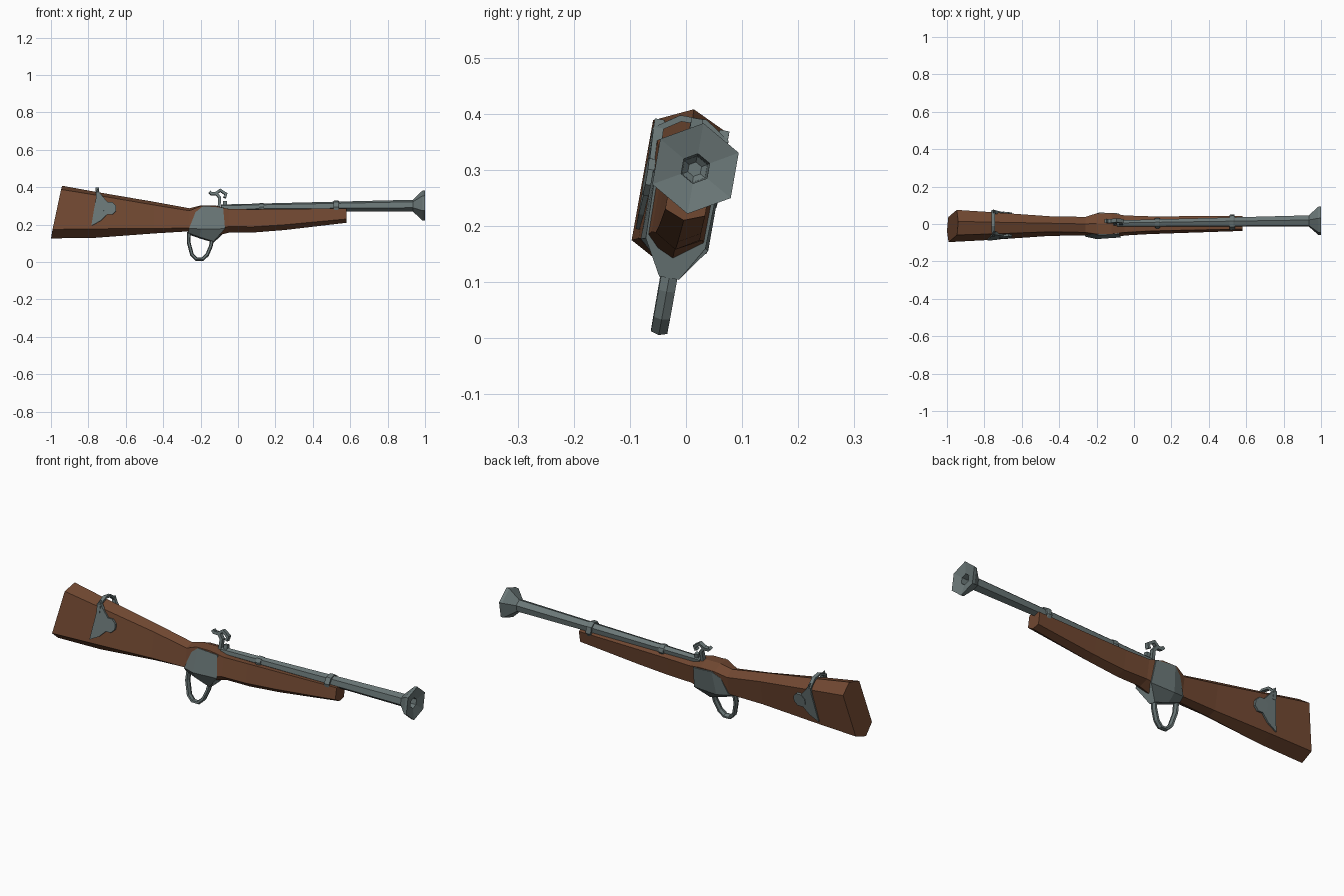
import bpy, bmesh, math
from mathutils import Matrix, Vector

if "Cube" in bpy.data.objects:
    bpy.data.objects.remove(bpy.data.objects["Cube"])

# The whole gun leans 10 degrees about its length and is yawed very slightly
LEAN = (Matrix.Translation((0, 0.016, 0.3)) @ Matrix.Rotation(math.radians(-10), 4, 'X')
        @ Matrix.Translation((0, -0.0105, 0)) @ Matrix.Rotation(0.011, 4, 'Z'))


def material(name, rgb):
    m = bpy.data.materials.new(name)
    m.diffuse_color = (*rgb, 1)
    m.use_nodes = True
    m.node_tree.nodes["Principled BSDF"].inputs["Base Color"].default_value = m.diffuse_color
    return m


WOOD = material("brown_wood", (0.165, 0.065, 0.031))
STEEL = material("grey_steel", (0.145, 0.185, 0.185))


def finish(name, bm, mat):
    bmesh.ops.remove_doubles(bm, verts=bm.verts, dist=1e-5)
    bmesh.ops.recalc_face_normals(bm, faces=bm.faces)
    bm.transform(LEAN)
    me = bpy.data.meshes.new(name)
    bm.to_mesh(me)
    bm.free()
    me.materials.append(mat)
    ob = bpy.data.objects.new(name, me)
    bpy.context.collection.objects.link(ob)
    return ob


def loft(name, rings, mat, closed=False):
    """Bridge equal-sized point rings; cap the ends unless closed."""
    bm = bmesh.new()
    vs = [[bm.verts.new(p) for p in r] for r in rings]
    n = len(vs[0])
    pairs = list(zip(vs, vs[1:])) + ([(vs[-1], vs[0])] if closed else [])
    for a, b in pairs:
        for i in range(n):
            j = (i + 1) % n
            bm.faces.new((a[i], a[j], b[j], b[i]))
    if not closed:
        bm.faces.new(vs[0])
        bm.faces.new(vs[-1])
    return finish(name, bm, mat)


def lathe(name, profile, mat, centre, sides=6, closed=False):
    """Turn an (x, radius) profile about the barrel line; centre(x) gives its height."""
    rings = []
    for x, r in profile:
        ring = []
        for k in range(sides):
            a = math.pi / 2 + 2 * math.pi * k / sides
            ring.append((x, r * math.cos(a), centre(x) + r * math.sin(a)))
        rings.append(ring)
    return loft(name, rings, mat, closed)


def sweep(name, path, side, thick, wide, mat, sides=6):
    """Run a small flattened section along a path lying square to 'side'."""
    side = Vector(side)
    pts = [Vector(p) for p in path]
    rings = []
    for i, p in enumerate(pts):
        t = (pts[min(i + 1, len(pts) - 1)] - pts[max(i - 1, 0)]).normalized()
        nrm = t.cross(side)
        ring = []
        for k in range(sides):
            a = 2 * math.pi * (k + (0.5 if sides == 4 else 0)) / sides
            ring.append(p + nrm * thick * math.cos(a) + side * wide * math.sin(a))
        rings.append(ring)
    return loft(name, rings, mat)


def plate(name, outline, u0, u1, mat):
    """Flat side plate between two depths; depth follows the taper of the stock."""
    def depth(x, u):
        return u - math.copysign(0.055 * (x + 0.76), u)
    return loft(name, [[(x, depth(x, u), v) for x, v in outline] for u in (u0, u1)], mat)


# Wooden stock and fore-end: x, half width, top, upper edge, lower edge, bottom
stations = [
    (-0.97, 0.068, 0.106, 0.074, -0.143, -0.180),
    (-0.76, 0.059, 0.073, 0.045, -0.138, -0.176),
    (-0.45, 0.042, 0.020, -0.005, -0.132, -0.152),
    (-0.26, 0.042, -0.015, -0.036, -0.130, -0.140),
    (-0.20, 0.056, 0.000, -0.012, -0.135, -0.160),
    (-0.12, 0.056, 0.000, -0.012, -0.135, -0.165),
    (-0.05, 0.046, -0.018, -0.027, -0.122, -0.147),
    (0.08, 0.040, -0.020, -0.027, -0.122, -0.146),
    (0.25, 0.038, -0.018, -0.025, -0.110, -0.132),
    (0.58, 0.036, -0.013, -0.020, -0.078, -0.092),
]
rings = []
for i, (x, w, top, up, lo, bot) in enumerate(stations):
    ring = [(0, top), (w, up), (w, lo), (0, bot), (-w, lo), (-w, up)]
    tilt = 0.21 if i == 0 else 0          # slanted butt
    rings.append([(x + tilt * (v + 0.037), u, v) for u, v in ring])
loft("wooden_stock", rings, WOOD)

# Steel receiver wrapping the sides and belly of the wood: (x, half width, height)
receiver = [
    [(-0.228, 0.050, -0.045), (-0.262, 0.048, -0.132), (-0.268, 0.020, -0.152)],
    [(-0.187, 0.061, -0.014), (-0.200, 0.061, -0.138), (-0.205, 0.020, -0.175)],
    [(-0.080, 0.057, -0.022), (-0.070, 0.054, -0.135), (-0.130, 0.018, -0.198)],
]
loft("receiver", [[(x, w, v) for x, w, v in r] + [(x, -w, v) for x, w, v in reversed(r)]
                  for r in receiver], STEEL)


# Barrel with flared muzzle and bore
def axis(x):
    return -0.011 + 0.0135 * x


lathe("barrel", [(-0.09, 0.018), (0.935, 0.032), (0.94, 0.037), (0.985, 0.08), (1.0, 0.082),
                 (0.988, 0.027), (0.90, 0.024), (0.89, 0.013)], STEEL, axis)

# Two barrel bands
for name, x, r, drop in (("rear_band", 0.125, 0.028, 0.004), ("front_band", 0.525, 0.043, 0.010)):
    lathe(name, [(x - 0.014, r - 0.012), (x - 0.014, r - 0.003), (x - 0.008, r), (x + 0.008, r),
                 (x + 0.014, r - 0.003), (x + 0.014, r - 0.012)], STEEL,
          lambda q, d=drop: axis(q) - d, 8, True)

# Trigger guard loop
guard = [(-0.262, -0.145), (-0.264, -0.20), (-0.246, -0.268), (-0.222, -0.292), (-0.19, -0.292),
         (-0.165, -0.268), (-0.145, -0.22), (-0.138, -0.18)]
sweep("trigger_guard", [(x, 0, v) for x, v in guard], (0, 1, 0), 0.010, 0.017, STEEL)

# Hammer: hooked head, stem, and breech block in front of it
head = [(-0.152, 0.074), (-0.142, 0.064), (-0.120, 0.064), (-0.095, 0.083), (-0.064, 0.062),
        (-0.072, 0.042)]
stem = [(-0.116, 0.066), (-0.098, 0.042), (-0.102, -0.02)]
for name, path in (("hammer_head", head), ("hammer_stem", stem)):
    sweep(name, [(x, 0, v) for x, v in path], (0, 1, 0), 0.011, 0.015, STEEL, 4)
sweep("breech_block", [(-0.070, 0, -0.02), (-0.070, 0, 0.022)], (0, 1, 0), 0.014, 0.014, STEEL, 4)

# Saddle strap over the stock, with a triangular plate and boss on each side
over = [(-0.063, 0.02), (-0.064, 0.058), (-0.022, 0.086), (0.022, 0.086), (0.064, 0.058),
        (0.063, 0.02)]
sweep("stock_strap", [(-0.752, u, v) for u, v in over], (1, 0, 0), 0.008, 0.013, STEEL, 4)
triangle = [(-0.752, 0.078), (-0.735, 0.050), (-0.695, 0.003), (-0.695, -0.055), (-0.735, -0.095),
            (-0.785, -0.122)]
boss = [(-0.686 + 0.036 * math.cos(k * math.pi / 4 + 0.39),
         -0.027 + 0.036 * math.sin(k * math.pi / 4 + 0.39)) for k in range(8)]
for label, s in (("front", -1), ("back", 1)):
    plate(label + "_strap_plate", triangle, s * 0.050, s * 0.068, STEEL)
    plate(label + "_strap_boss", boss, s * 0.050, s * 0.071, STEEL)
